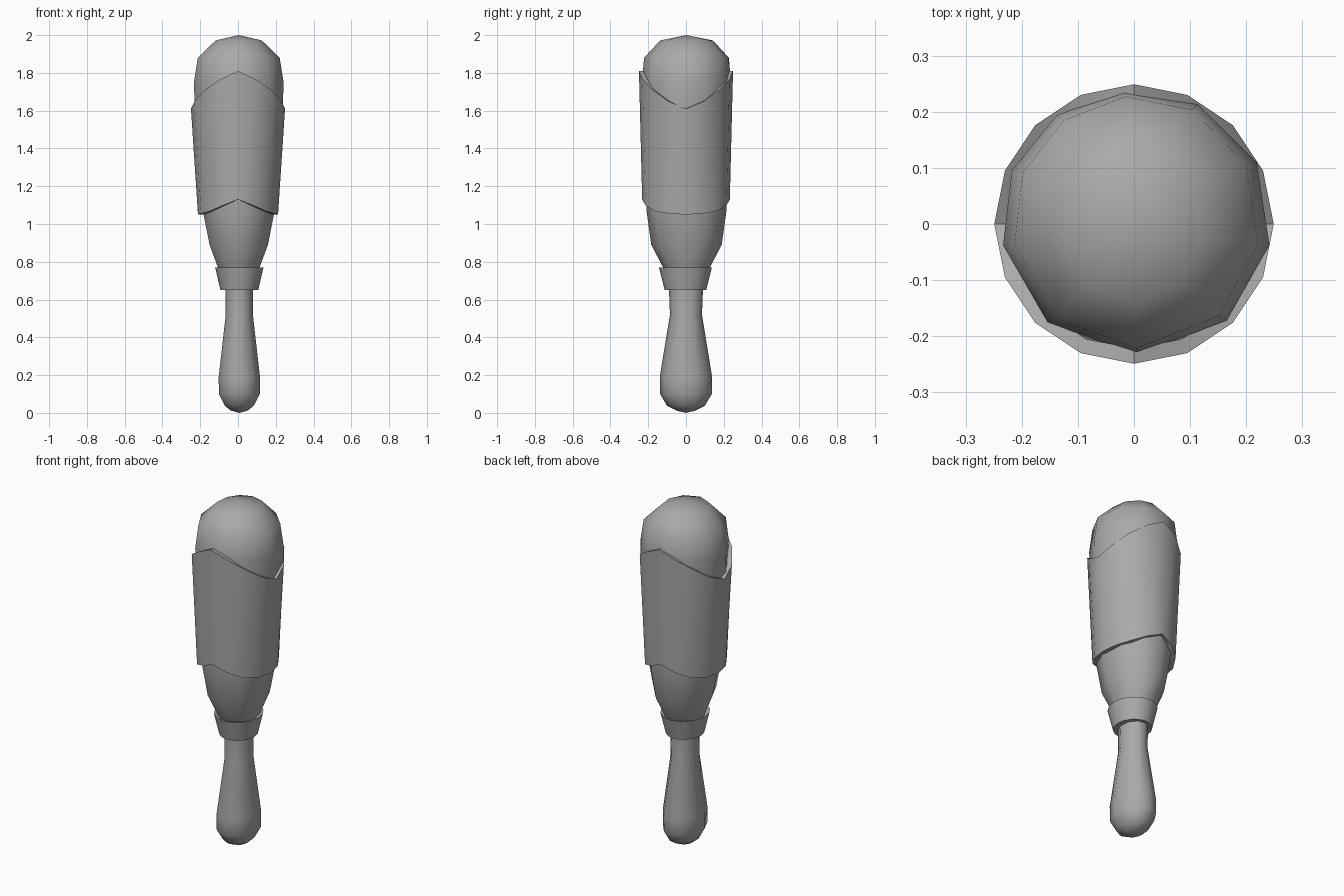
import bpy, bmesh
from math import sin, cos, radians

cube = bpy.data.objects.get("Cube")
if cube:
    bpy.data.objects.remove(cube, do_unlink=True)

grey = bpy.data.materials.new("plain_grey")
grey.use_nodes = True
colour = (0.4, 0.4, 0.4, 1)
grey.diffuse_color = colour
grey.node_tree.nodes["Principled BSDF"].inputs["Base Color"].default_value = colour


def loft(name, angles, rings, centre=(0, 0), poles=None, sharp=None):
    """Skin rings of (height, x radius, y radius); a height may be a function of angle.
    With poles the ends close to points, without them the last ring joins the first."""
    bm = bmesh.new()
    loops = []
    for height, rx, ry in rings:
        loop = []
        for a in angles:
            z = height(a) if callable(height) else height
            t = radians(a)
            loop.append(bm.verts.new((centre[0] + rx * cos(t), centre[1] + ry * sin(t), z)))
        loops.append(loop)
    pairs = list(zip(loops, loops[1:]))
    if not poles:
        pairs.append((loops[-1], loops[0]))
    n = len(angles)
    for low, high in pairs:
        for i in range(n):
            j = (i + 1) % n
            bm.faces.new((low[i], low[j], high[j], high[i]))
    if poles:
        for loop, z in zip((loops[0], loops[-1]), poles):
            tip = bm.verts.new((centre[0], centre[1], z))
            for i in range(n):
                bm.faces.new((loop[i], loop[(i + 1) % n], tip))
    bmesh.ops.recalc_face_normals(bm, faces=bm.faces)
    mesh = bpy.data.meshes.new(name)
    bm.to_mesh(mesh)
    bm.free()
    mesh.materials.append(grey)
    obj = bpy.data.objects.new(name, mesh)
    bpy.context.collection.objects.link(obj)
    bpy.ops.object.select_all(action="DESELECT")
    obj.select_set(True)
    bpy.context.view_layer.objects.active = obj
    if sharp:
        bpy.ops.object.shade_smooth_by_angle(angle=radians(sharp))
    else:
        bpy.ops.object.shade_smooth()
    return obj


def wave(levels):
    """Height rule from the sides (first level) to the front and back (last level)."""
    def height(a):
        step = round((a % 180) / 22.5)
        return levels[min(step, 8 - step)]
    return height


# Slightly uneven ten-sided section for the carved wood
carved = [-90, -48, -10, 27, 63, 95, 126, 157, 190, 229]
sixteen = [i * 22.5 for i in range(16)]

# Handle with a swollen rounded end
loft("handle", carved, [
    (0.012, 0.045, 0.05), (0.037, 0.077, 0.1), (0.1, 0.11, 0.137),
    (0.19, 0.111, 0.139), (0.52, 0.073, 0.085), (0.65, 0.073, 0.09),
    (0.72, 0.073, 0.09)], centre=(0.007, 0), poles=(0, 0.72))

# Heavy club head with a domed top
loft("club_head", carved, [
    (0.7, 0.085, 0.095), (0.77, 0.112, 0.124), (0.89, 0.157, 0.187),
    (1.07, 0.193, 0.212), (1.3, 0.212, 0.22), (1.62, 0.237, 0.235),
    (1.75, 0.241, 0.236), (1.88, 0.22, 0.225), (1.972, 0.124, 0.14)],
    centre=(0.004, 0.003), poles=(0.7, 2.0))

# Flared collar between handle and head
loft("collar", sixteen, [
    (0.65, 0.07, 0.08), (0.65, 0.1, 0.11),
    (0.77, 0.128, 0.14), (0.762, 0.105, 0.116)], centre=(0.007, -0.003), sharp=45)

# Wrapped sleeve with wavy edges, highest at front and back
lower = wave([1.05, 1.055, 1.068, 1.098, 1.13])
upper = wave([1.61, 1.65, 1.71, 1.765, 1.81])
loft("sleeve", sixteen, [
    (lower, 0.185, 0.205), (lower, 0.212, 0.232),
    (upper, 0.249, 0.249), (upper, 0.222, 0.222)], sharp=45)
